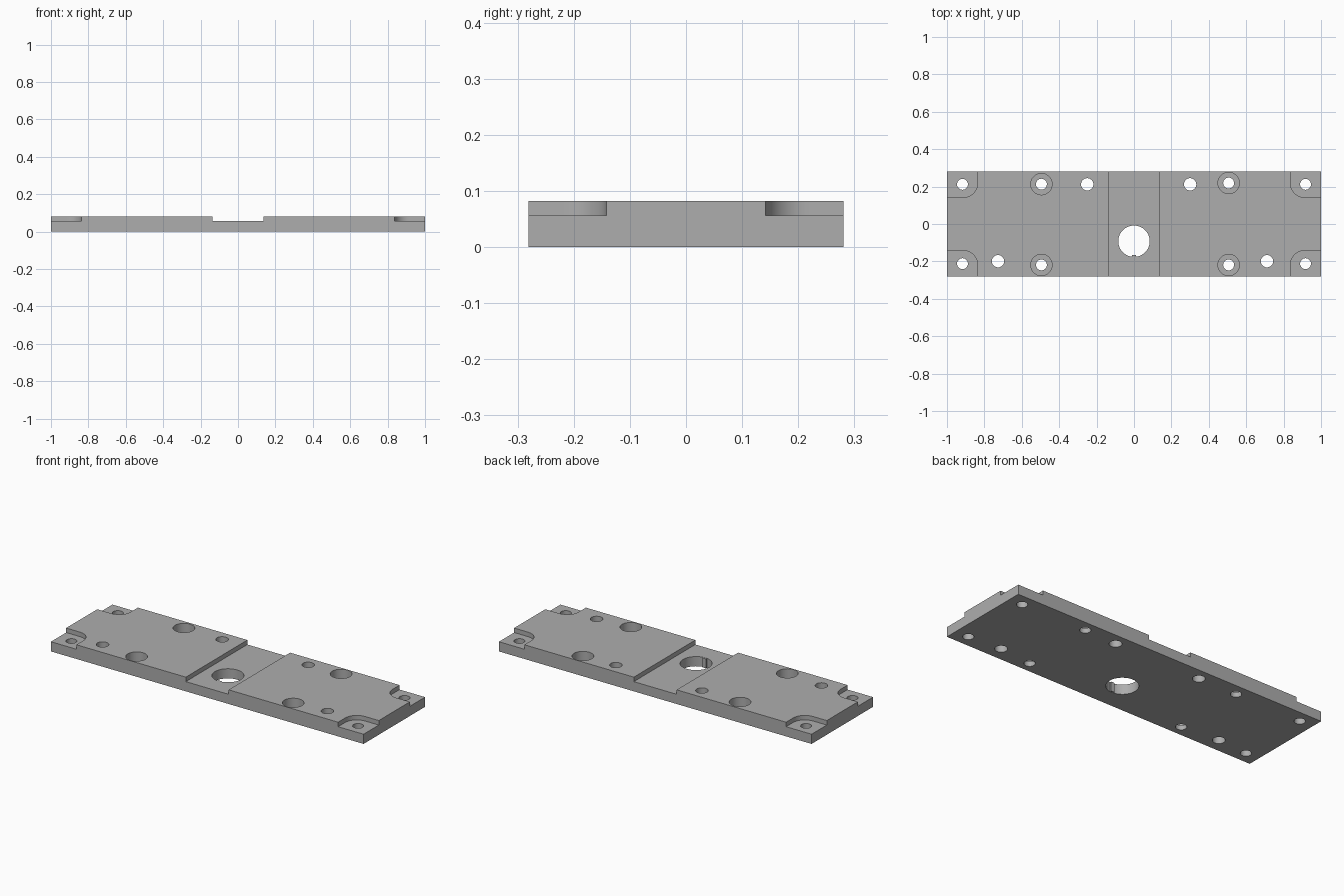
import bpy, bmesh, math
from mathutils import Matrix

cube = bpy.data.objects.get("Cube")
if cube:
    bpy.data.objects.remove(cube, do_unlink=True)

TOP, FLOOR = 0.082, 0.056      # plate thickness, height of the milled floors
HALF_Y = 0.281

metal = bpy.data.materials.new("grey_metal")
metal.use_nodes = True
grey = (0.42, 0.42, 0.42, 1)
metal.diffuse_color = grey
metal.node_tree.nodes["Principled BSDF"].inputs["Base Color"].default_value = grey


def to_object(name, bm):
    mesh = bpy.data.meshes.new(name)
    bm.to_mesh(mesh)
    bm.free()
    mesh.materials.append(metal)
    obj = bpy.data.objects.new(name, mesh)
    bpy.context.collection.objects.link(obj)
    return obj


def box(name, x0, x1, y0, y1, z0, z1):
    bm = bmesh.new()
    size = Matrix.Diagonal((x1 - x0, y1 - y0, z1 - z0, 1))
    centre = Matrix.Translation(((x0 + x1) / 2, (y0 + y1) / 2, (z0 + z1) / 2))
    bmesh.ops.create_cube(bm, size=1, matrix=centre @ size)
    return to_object(name, bm)


def cylinder(name, x, y, r, z0=-0.1, z1=0.2):
    bm = bmesh.new()
    bmesh.ops.create_cone(bm, cap_ends=True, segments=48, radius1=r, radius2=r, depth=z1 - z0,
                          matrix=Matrix.Translation((x, y, (z0 + z1) / 2)))
    return to_object(name, bm)


def corner_pocket(sx, sy):
    # Rectangular pocket open at the plate corner, with a rounded inner corner
    x, y, r = 0.837, 0.142, 0.075
    points = [(1.1, y), (1.1, 0.4), (x, 0.4)]
    for i in range(17):
        a = math.pi + i / 16 * math.pi / 2
        points.append((x + r + r * math.cos(a), y + r + r * math.sin(a)))
    bm = bmesh.new()
    face = bm.faces.new([bm.verts.new((px * sx, py * sy, FLOOR)) for px, py in points])
    wall = bmesh.ops.extrude_face_region(bm, geom=[face])["geom"]
    bmesh.ops.translate(bm, vec=(0, 0, 0.1),
                        verts=[v for v in wall if isinstance(v, bmesh.types.BMVert)])
    bmesh.ops.recalc_face_normals(bm, faces=bm.faces)
    return to_object("corner_pocket_cutter", bm)


plate = box("base_plate", -1, 1, -HALF_Y, HALF_Y, 0, TOP)

# Centre channel and bore
cutters = [box("channel_cutter", -0.137, 0.137, -0.5, 0.5, FLOOR, 0.2),
           cylinder("bore_cutter", 0, -0.092, 0.084)]

# Corner pockets with their screw holes
for sx in (-1, 1):
    for sy in (-1, 1):
        cutters.append(corner_pocket(sx, sy))
        cutters.append(cylinder("corner_hole_cutter", sx * 0.917, sy * 0.212, 0.029))

# Counterbored holes
for x, y in ((-0.495, 0.213), (0.506, 0.219), (-0.495, -0.219), (0.506, -0.219)):
    cutters.append(cylinder("bolt_hole_cutter", x, y, 0.029))
    cutters.append(cylinder("counterbore_cutter", x, y, 0.057, z0=0.027))

# Plain through holes
for x, y in ((-0.25, 0.212), (0.3, 0.212), (-0.727, -0.199), (0.711, -0.199)):
    cutters.append(cylinder("plain_hole_cutter", x, y, 0.033))

for cutter in cutters:
    cutter.hide_render = True
    mod = plate.modifiers.new(cutter.name, 'BOOLEAN')
    mod.operation, mod.solver, mod.object = 'DIFFERENCE', 'EXACT', cutter

# Bake the cuts and discard the cutters
bpy.context.view_layer.update()
baked = bpy.data.meshes.new_from_object(plate.evaluated_get(bpy.context.evaluated_depsgraph_get()))
plate.modifiers.clear()
plate.data = baked
for cutter in cutters:
    bpy.data.objects.remove(cutter, do_unlink=True)

# Small locating key on the front wall of the bore
box("bore_key", -0.011, 0.011, -0.185, -0.167, 0.001, FLOOR - 0.001)

bpy.ops.object.select_all(action='DESELECT')
plate.select_set(True)
bpy.context.view_layer.objects.active = plate
bpy.ops.object.shade_smooth_by_angle(angle=math.radians(30))
